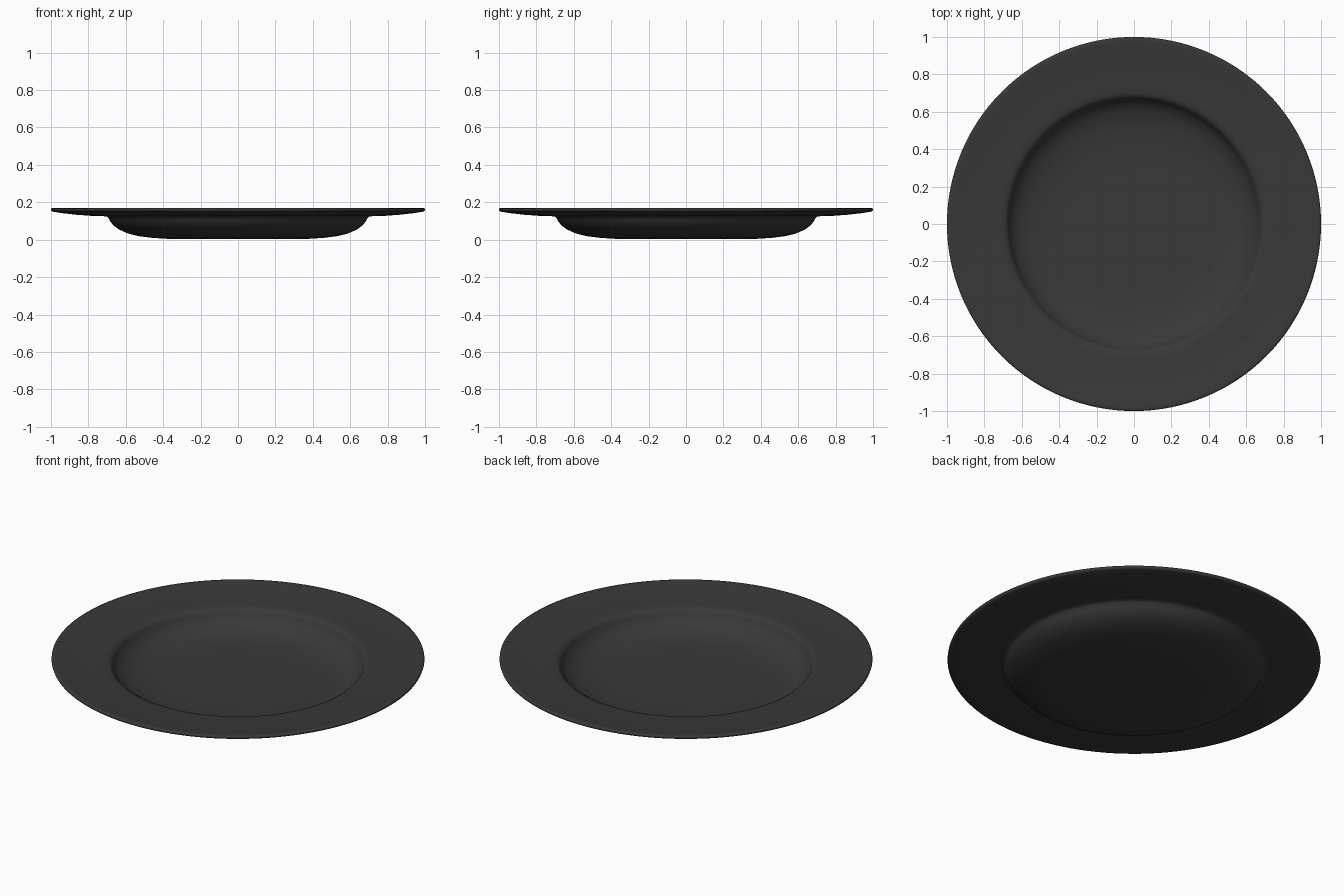
import bpy, bmesh, math

# Closed half-section of the plate: (radius, height)
underside = [(0, 0.004), (0.2, 0.004), (0.38, 0.005), (0.46, 0.010), (0.53, 0.019),
             (0.59, 0.034), (0.635, 0.054), (0.665, 0.076), (0.685, 0.100),
             (0.692, 0.115), (0.702, 0.123), (0.72, 0.126), (0.79, 0.128),
             (0.87, 0.134), (0.94, 0.142), (0.985, 0.149)]
edge = [(0.997, 0.153), (1.0, 0.160), (0.999, 0.166), (0.992, 0.169)]
topside = [(0.975, 0.168), (0.93, 0.162), (0.86, 0.155), (0.78, 0.150), (0.72, 0.148),
           (0.695, 0.145), (0.679, 0.137), (0.670, 0.122), (0.660, 0.104),
           (0.640, 0.082), (0.605, 0.061), (0.55, 0.043), (0.48, 0.032),
           (0.38, 0.026), (0.2, 0.025), (0, 0.025)]
section = underside + edge + topside

# Plate: spin the section around the z axis
bm = bmesh.new()
verts = [bm.verts.new((r, 0, z)) for r, z in section]
edges = [bm.edges.new(pair) for pair in zip(verts, verts[1:])]
bmesh.ops.spin(bm, geom=verts + edges, cent=(0, 0, 0), axis=(0, 0, 1),
               angle=math.tau, steps=128, use_duplicate=False)
bmesh.ops.remove_doubles(bm, verts=bm.verts, dist=1e-4)
bmesh.ops.recalc_face_normals(bm, faces=bm.faces)
for v in bm.verts:
    v.co.z = max(0.0, v.co.z)
mesh = bpy.data.meshes.new("plate")
bm.to_mesh(mesh)
bm.free()
mesh.shade_smooth()
plate = bpy.data.objects.new("plate", mesh)
bpy.context.collection.objects.link(plate)

# Dark stoneware glaze
glaze = bpy.data.materials.new("dark_glaze")
glaze.diffuse_color = (0.04, 0.04, 0.04, 1)
mesh.materials.append(glaze)
